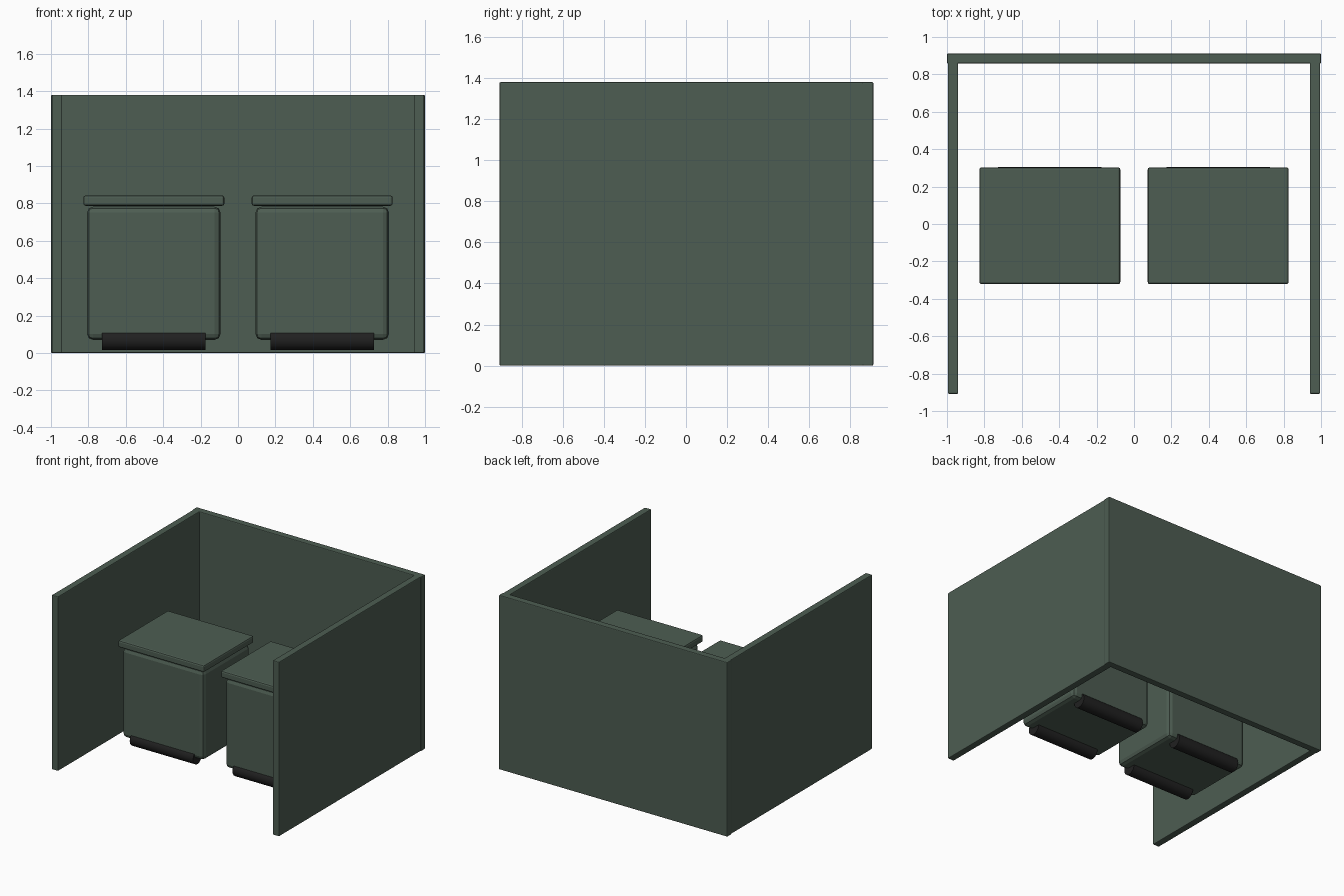
import bpy
import math

if "Cube" in bpy.data.objects:
    bpy.data.objects.remove(bpy.data.objects["Cube"])


def material(name, rgb):
    m = bpy.data.materials.new(name)
    m.diffuse_color = (*rgb, 1.0)
    m.use_nodes = True
    m.node_tree.nodes["Principled BSDF"].inputs["Base Color"].default_value = m.diffuse_color
    return m


GREEN = material("dark_green", (0.075, 0.11, 0.085))
BLACK = material("black_rubber", (0.015, 0.015, 0.015))


def box(name, lo, hi, bevel):
    """Bevelled box given by its two extreme corners."""
    centre = [(a + b) / 2 for a, b in zip(lo, hi)]
    bpy.ops.mesh.primitive_cube_add(size=1, location=centre)
    ob = bpy.context.object
    ob.name = name
    ob.scale = [b - a for a, b in zip(lo, hi)]
    bpy.ops.object.transform_apply(location=False, rotation=False, scale=True)
    mod = ob.modifiers.new("Bevel", "BEVEL")
    mod.width = bevel
    mod.segments = 2
    ob.data.materials.append(GREEN)
    return ob


def roller(name, x, y):
    """Horizontal cylinder lying along x."""
    bpy.ops.mesh.primitive_cylinder_add(
        vertices=24, radius=0.055, depth=0.555,
        location=(x, y, 0.07), rotation=(0, math.pi / 2, 0))
    ob = bpy.context.object
    ob.name = name
    ob.data.materials.append(BLACK)
    bpy.ops.object.shade_smooth_by_angle(angle=math.radians(30))


# Enclosure: back wall and two side walls
box("back_wall", (-1.0, 0.858, 0), (1.0, 0.912, 1.38), 0.006)
for side, s in (("left", -1), ("right", 1)):
    x0, x1 = sorted((s * 0.94, s * 0.995))
    box(side + "_wall", (x0, -0.908, 0), (x1, 0.88, 1.38), 0.006)

# Two bins, each with a rounded body, a flat lid and two rollers
for side, cx in (("left", -0.45), ("right", 0.45)):
    box(side + "_bin_body", (cx - 0.357, -0.30, 0.07), (cx + 0.357, 0.285, 0.782), 0.032)
    box(side + "_bin_lid", (cx - 0.377, -0.322, 0.787), (cx + 0.377, 0.303, 0.842), 0.012)
    roller(side + "_front_roller", cx, -0.26)
    roller(side + "_back_roller", cx, 0.25)
